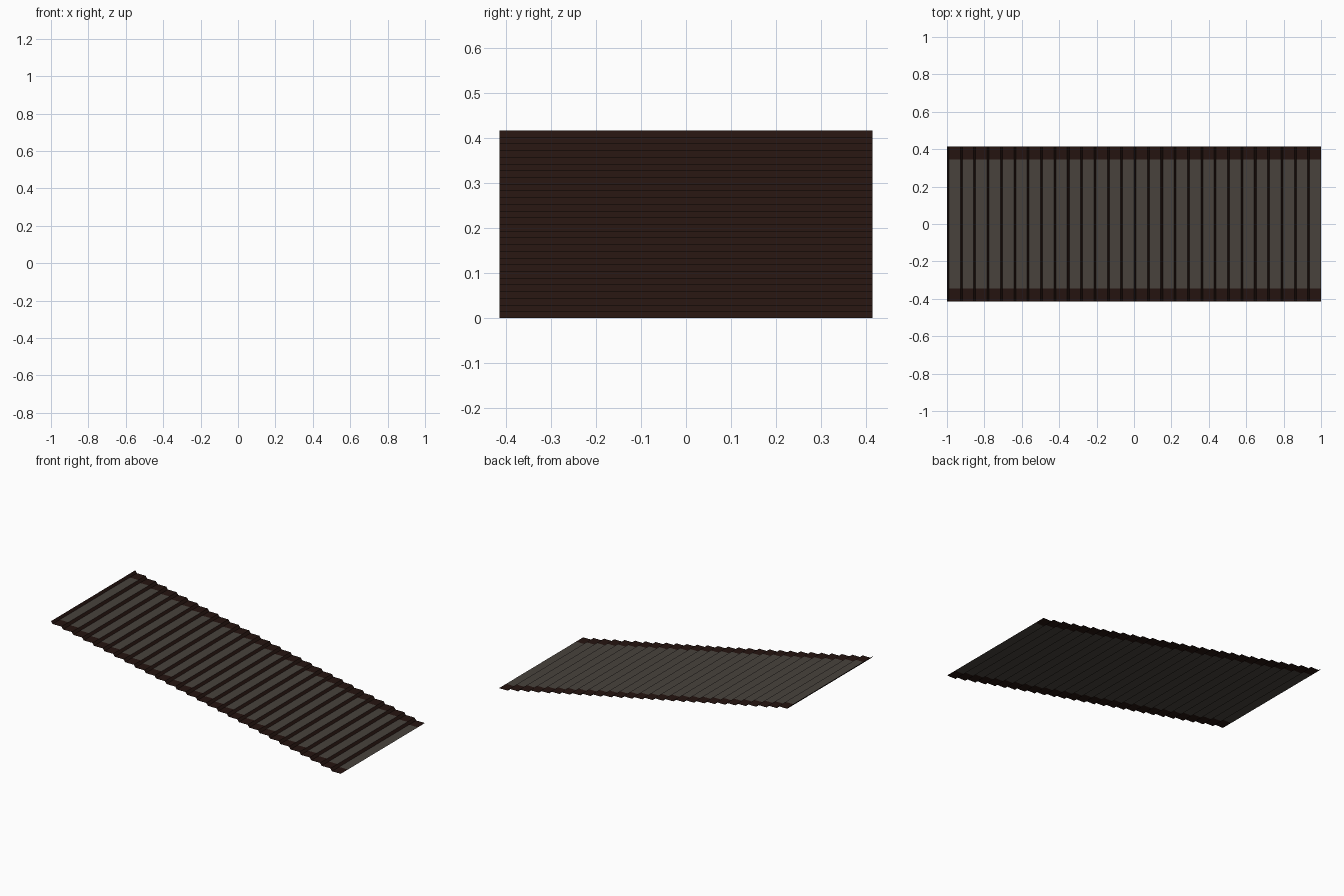
import bpy

if "Cube" in bpy.data.objects:
    bpy.data.objects.remove(bpy.data.objects["Cube"])

STEPS = 28
RUN = 2.0 / STEPS        # depth of one step
RISE = 0.418 / STEPS     # height of one step
SLOPE = 0.011            # forward lean of the riser
HALF = 0.415             # half width of the staircase
INNER = 0.345            # half width of the grey tread panel


def material(name, color):
    m = bpy.data.materials.new(name)
    m.diffuse_color = (*color, 1)
    m.use_nodes = True
    m.node_tree.nodes["Principled BSDF"].inputs["Base Color"].default_value = m.diffuse_color
    return m


brown = material("dark_brown", (0.018, 0.007, 0.005))
grey = material("tread_grey", (0.065, 0.055, 0.046))


def sheet_flight(name, back, front, spans, mat):
    """Sheets from back to front (x, z) over each y span, repeated down the flight."""
    verts, faces = [], []
    for y0, y1 in spans:
        n = len(verts)
        verts += [(back[0], y0, back[1]), (front[0], y0, front[1]),
                  (front[0], y1, front[1]), (back[0], y1, back[1])]
        faces.append((n, n + 1, n + 2, n + 3))
    mesh = bpy.data.meshes.new(name)
    mesh.from_pydata(verts, [], faces)
    mesh.materials.append(mat)
    ob = bpy.data.objects.new(name, mesh)
    bpy.context.collection.objects.link(ob)
    arr = ob.modifiers.new("steps", 'ARRAY')
    arr.count = STEPS
    arr.use_relative_offset = False
    arr.use_constant_offset = True
    arr.constant_offset_displace = (RUN, 0, -RISE)
    return ob


# profile of the topmost step: riser top, tread back, tread front
top = (-1.0, STEPS * RISE)
inner = (-1.0 + SLOPE, (STEPS - 1) * RISE)
nose = (-1.0 + RUN, (STEPS - 1) * RISE)

# risers, grey tread panels and the brown borders at both sides
sheet_flight("risers", top, inner, [(-HALF, HALF)], brown)
sheet_flight("tread_panels", inner, nose, [(-INNER, INNER)], grey)
sheet_flight("tread_borders", inner, nose, [(-HALF, -INNER), (INNER, HALF)], brown)
